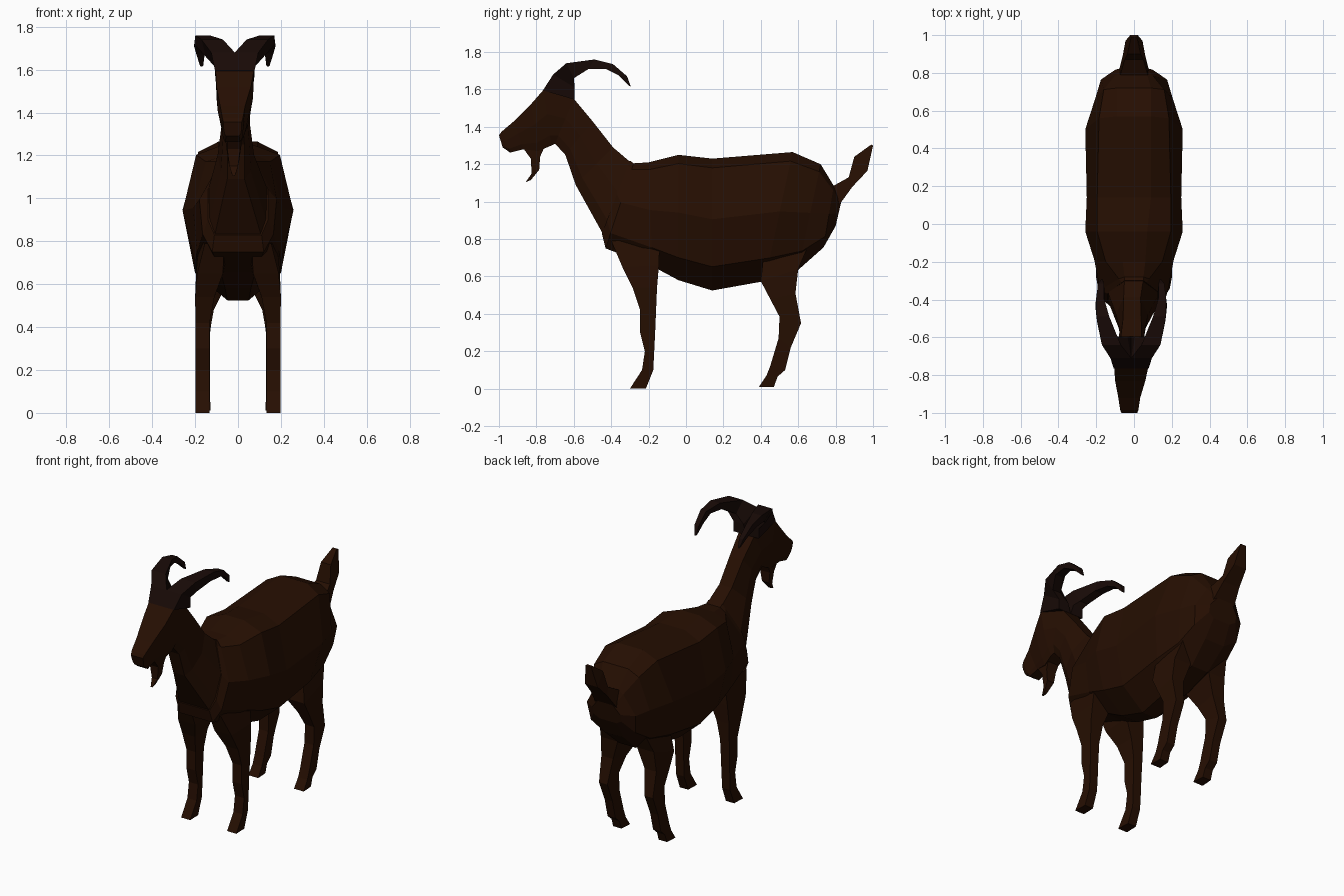
import bpy, bmesh


def material(name, color):
    m = bpy.data.materials.new(name)
    m.diffuse_color = color
    return m


COAT = material("coat", (0.019, 0.0045, 0.0005, 1))
HORN = material("horn", (0.009, 0.003, 0.002, 1))


def loft(name, rings, mat, ts=None, side=1, shift=0.0):
    """Rings: (x, y1, z1, y2, z2, half widths from point 1 to point 2)."""
    bm = bmesh.new()
    loops = []
    for x, y1, z1, y2, z2, *w in rings:
        t = ts or [i / (len(w) - 1) for i in range(len(w))]
        pts = [(x + a, k) for a, k in zip(w, t)]
        pts += [(x - a, k) for a, k in reversed(list(zip(w, t)))]
        loops.append([bm.verts.new((side * px + shift, y1 + (y2 - y1) * k,
                                    z1 + (z2 - z1) * k)) for px, k in pts])
    for a, b in zip(loops, loops[1:]):
        n = len(a)
        for i in range(n):
            bm.faces.new((a[i], a[(i + 1) % n], b[(i + 1) % n], b[i]))
    bm.faces.new(loops[0])
    bm.faces.new(loops[-1])
    bmesh.ops.recalc_face_normals(bm, faces=bm.faces)
    me = bpy.data.meshes.new(name)
    bm.to_mesh(me)
    bm.free()
    me.materials.append(mat)
    ob = bpy.data.objects.new(name, me)
    bpy.context.collection.objects.link(ob)
    return ob


# Torso: point 1 is the back line, point 2 the belly line
loft("torso", [
    (0, 0.83, 1.00, 0.80, 0.87, 0.05, 0.06, 0.10, 0.10, 0.06),
    (0, 0.79, 1.085, 0.735, 0.755, 0.07, 0.10, 0.175, 0.16, 0.07),
    (0, 0.72, 1.20, 0.60, 0.635, 0.09, 0.16, 0.205, 0.18, 0.06),
    (0, 0.57, 1.265, 0.42, 0.575, 0.09, 0.185, 0.258, 0.20, 0.06),
    (0, 0.14, 1.23, 0.14, 0.525, 0.09, 0.195, 0.25, 0.20, 0.05),
    (0, -0.04, 1.25, -0.04, 0.58, 0.07, 0.195, 0.258, 0.20, 0.06),
    (0, -0.20, 1.21, -0.18, 0.655, 0.06, 0.15, 0.21, 0.19, 0.08),
    (0, -0.28, 1.205, -0.43, 0.75, 0.05, 0.08, 0.18, 0.165, 0.12),
    (0, -0.30, 1.22, -0.45, 0.83, 0.05, 0.065, 0.14, 0.14, 0.11),
], COAT, ts=[0, 0.07, 0.46, 0.82, 1])

# Neck and head, down to the muzzle
loft("neck_and_head", [
    (0, -0.29, 1.205, -0.44, 0.82, 0.05, 0.14, 0.135, 0.11),
    (-0.01, -0.39, 1.29, -0.59, 1.09, 0.045, 0.085, 0.07, 0.04),
    (-0.01, -0.50, 1.43, -0.645, 1.25, 0.048, 0.065, 0.06, 0.04),
    (-0.015, -0.60, 1.55, -0.70, 1.31, 0.055, 0.075, 0.06, 0.04),
    (-0.015, -0.76, 1.60, -0.72, 1.30, 0.09, 0.085, 0.065, 0.045),
    (-0.02, -0.83, 1.52, -0.79, 1.27, 0.08, 0.075, 0.055, 0.04),
    (-0.025, -0.92, 1.43, -0.87, 1.28, 0.058, 0.055, 0.045, 0.035),
    (-0.025, -0.985, 1.375, -0.94, 1.262, 0.048, 0.05, 0.045, 0.035),
    (-0.025, -1.0, 1.355, -0.98, 1.29, 0.042, 0.042, 0.038, 0.03),
], COAT, ts=[0, 0.44, 0.82, 1])

# Beard
loft("beard", [
    (-0.02, -0.87, 1.285, -0.76, 1.285, 0.03, 0.04),
    (-0.02, -0.83, 1.23, -0.78, 1.24, 0.03, 0.035),
    (-0.02, -0.825, 1.15, -0.785, 1.17, 0.02, 0.025),
    (-0.02, -0.857, 1.105, -0.83, 1.115, 0.006, 0.01),
], COAT)

# Tail
loft("tail", [
    (0, 0.78, 1.08, 0.81, 0.97, 0.075, 0.08),
    (0, 0.87, 1.13, 0.89, 1.08, 0.05, 0.06),
    (0, 0.90, 1.24, 0.97, 1.165, 0.035, 0.045),
    (0, 0.99, 1.305, 1.0, 1.30, 0.015, 0.02),
], COAT)

for side, label in ((1, "left"), (-1, "right")):
    # Horn sweeping up, back and down
    loft(f"{label}_horn", [
        (0.045, -0.765, 1.595, -0.595, 1.545, 0.047, 0.045),
        (0.055, -0.71, 1.68, -0.595, 1.61, 0.055, 0.035),
        (0.105, -0.64, 1.74, -0.60, 1.66, 0.05, 0.03),
        (0.15, -0.49, 1.76, -0.52, 1.71, 0.034, 0.03),
        (0.165, -0.39, 1.735, -0.43, 1.71, 0.02, 0.025),
        (0.16, -0.315, 1.67, -0.36, 1.675, 0.015, 0.02),
        (0.155, -0.295, 1.615, -0.305, 1.62, 0.005, 0.008),
    ], HORN, side=side, shift=-0.015)
    # Front leg: point 1 is the front edge, point 2 the rear edge
    loft(f"{label}_front_leg", [
        (0.11, -0.40, 0.79, -0.14, 0.80, 0.045, 0.07),
        (0.13, -0.34, 0.65, -0.145, 0.66, 0.06, 0.065),
        (0.155, -0.285, 0.54, -0.155, 0.54, 0.045, 0.045),
        (0.165, -0.245, 0.42, -0.16, 0.42, 0.033, 0.033),
        (0.165, -0.245, 0.30, -0.165, 0.30, 0.033, 0.03),
        (0.165, -0.22, 0.20, -0.17, 0.20, 0.033, 0.03),
        (0.165, -0.235, 0.10, -0.175, 0.10, 0.033, 0.028),
        (0.165, -0.30, 0.0, -0.215, 0.0, 0.033, 0.03),
    ], COAT, side=side)
    # Hind leg with backward hock
    loft(f"{label}_hind_leg", [
        (0.11, 0.42, 0.76, 0.66, 0.78, 0.06, 0.05),
        (0.13, 0.40, 0.575, 0.60, 0.64, 0.065, 0.06),
        (0.155, 0.45, 0.48, 0.585, 0.51, 0.042, 0.042),
        (0.163, 0.50, 0.385, 0.615, 0.35, 0.033, 0.03),
        (0.163, 0.495, 0.27, 0.56, 0.22, 0.033, 0.028),
        (0.163, 0.45, 0.12, 0.53, 0.10, 0.033, 0.028),
        (0.163, 0.43, 0.07, 0.49, 0.065, 0.033, 0.028),
        (0.163, 0.39, 0.01, 0.47, 0.01, 0.035, 0.03),
    ], COAT, side=side)
